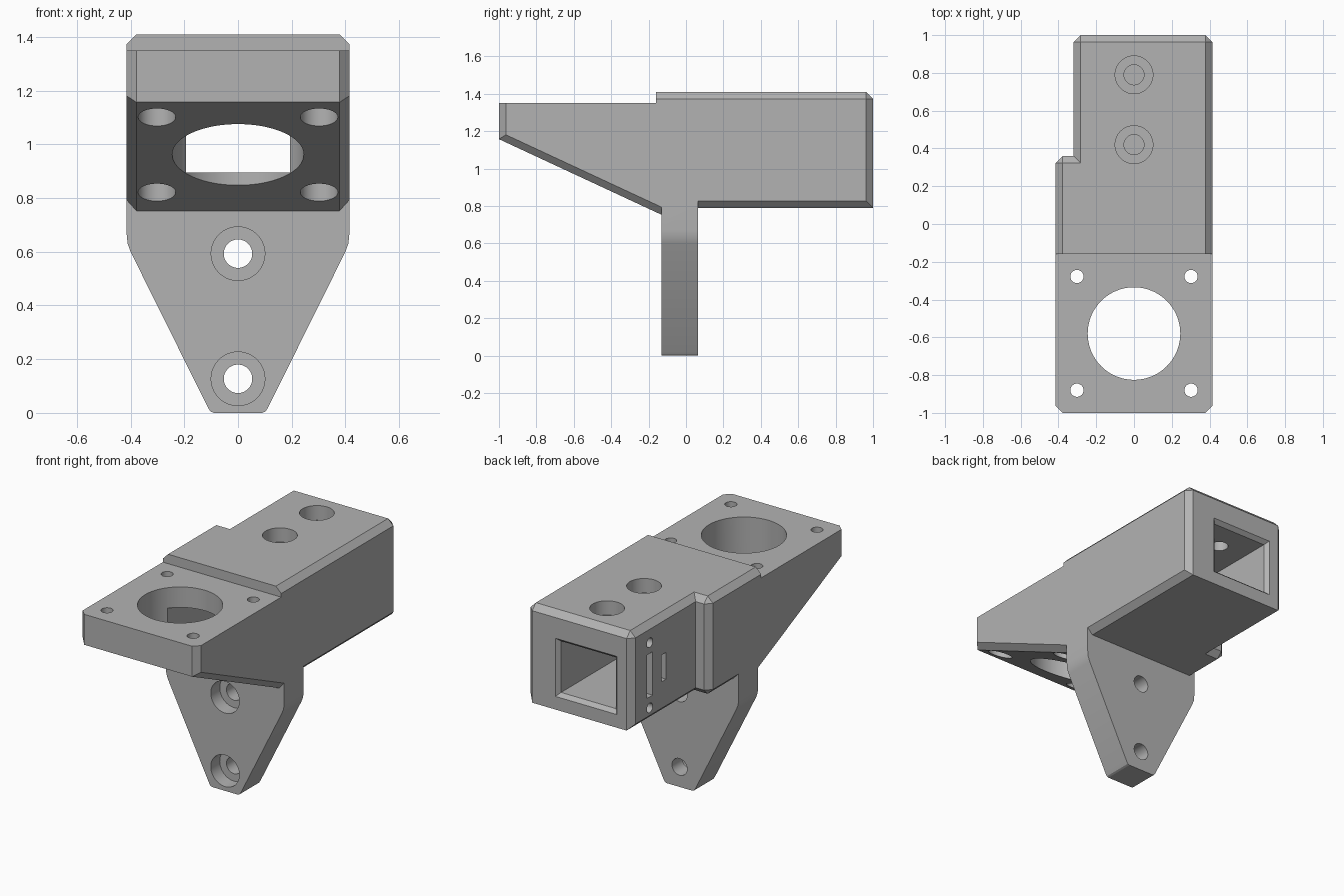
import bpy, bmesh, math
from mathutils import Vector

cube = bpy.data.objects.get("Cube")
if cube:
    bpy.data.objects.remove(cube, do_unlink=True)

grey = bpy.data.materials.new("plain grey")
grey.use_nodes = True
COLOUR = (0.45, 0.45, 0.45, 1)
grey.diffuse_color = COLOUR
grey.node_tree.nodes["Principled BSDF"].inputs["Base Color"].default_value = COLOUR


def prism(name, outline, axis, start, end, grow=0.0):
    """Extrude a 2D outline along an axis; grow widens the far end."""
    bm = bmesh.new()

    def place(p, d, extra=0.0):
        q = [p[0] + math.copysign(extra, p[0] - mid[0]), p[1] + math.copysign(extra, p[1] - mid[1])]
        q.insert("xyz".index(axis), d)
        return bm.verts.new(q)

    mid = [sum(p[i] for p in outline) / len(outline) for i in (0, 1)]
    near = [place(p, start) for p in outline]
    far = [place(p, end, grow) for p in outline]
    bm.faces.new(near)
    bm.faces.new(far[::-1])
    for i in range(len(outline)):
        j = (i + 1) % len(outline)
        bm.faces.new((near[j], near[i], far[i], far[j]))
    bmesh.ops.recalc_face_normals(bm, faces=bm.faces)
    mesh = bpy.data.meshes.new(name)
    bm.to_mesh(mesh)
    bm.free()
    mesh.materials.append(grey)
    obj = bpy.data.objects.new(name, mesh)
    bpy.context.collection.objects.link(obj)
    return obj


def rect(u0, u1, v0, v1):
    return [(u0, v0), (u1, v0), (u1, v1), (u0, v1)]


def ring(u, v, r, n=64):
    return [(u + r * math.cos(math.tau * i / n), v + r * math.sin(math.tau * i / n)) for i in range(n)]


def combine(target, tool, operation="DIFFERENCE"):
    """Apply a boolean and discard the tool."""
    mod = target.modifiers.new("boolean", "BOOLEAN")
    mod.operation, mod.solver, mod.object = operation, "EXACT", tool
    graph = bpy.context.evaluated_depsgraph_get()
    mesh = bpy.data.meshes.new_from_object(target.evaluated_get(graph))
    target.modifiers.clear()
    target.data = mesh
    bpy.data.objects.remove(tool, do_unlink=True)


W = 0.415      # half width
TOP = 1.41
BASE = 0.79    # underside of the rear housing
CH = 0.037     # chamfer

# Body: side profile with a sloping front underside
profile = [(-1, TOP), (-1, 1.157), (-0.03, 0.706), (-0.03, BASE), (1, BASE), (1, TOP)]
body = prism("mount_bracket", profile, "x", -W, W)

# Narrower rear part on one side
combine(body, prism("notch", rect(-1, -0.32, 0.36, 2), "z", 0, 2))

# Chamfer the outer edges, leaving the crosswise lower ones sharp
bm = bmesh.new()
bm.from_mesh(body.data)
bmesh.ops.dissolve_limit(bm, angle_limit=0.01, verts=bm.verts, edges=bm.edges)


def wants_chamfer(e):
    if len(e.link_faces) != 2 or not e.is_convex or e.calc_face_angle() < 0.3:
        return False
    a, b = (v.co for v in e.verts)
    centre = (a + b) / 2
    crosswise = abs((b - a).normalized().x) > 0.9
    at_step = abs(centre.y - 0.36) < 0.01
    return not crosswise or centre.z > 1.3 or at_step


bmesh.ops.bevel(bm, geom=[e for e in bm.edges if wants_chamfer(e)], offset=CH,
                offset_type="OFFSET", segments=1, profile=0.5, affect="EDGES")
bm.to_mesh(body.data)
bm.free()

# Lower the front plate
combine(body, prism("plate_step", rect(-2, 2, -2, -0.16), "z", 1.35, 2))

# Tapered leg
half = [(0.09, 0), (0.102, 0.005), (0.112, 0.02), (0.4, 0.6), (0.411, 0.63), (W, 0.67), (W, 0.95)]
leg = prism("leg", half + [(-x, z) for x, z in reversed(half)], "y", -0.13, 0.065)
combine(body, leg, "UNION")

# Square channel with a flared mouth at the back
channel = rect(-0.193, 0.193, 0.895, 1.22)
combine(body, prism("channel", channel, "y", -0.58, 1.1))
combine(body, prism("channel_mouth", channel, "y", 0.975, 1.005, 0.026))

# Large round opening and four counterbored holes in the front plate
combine(body, prism("round_opening", ring(0, -0.58, 0.245, 96), "z", 0.5, 2))
for x in (-0.302, 0.302):
    for y in (-0.88, -0.278):
        combine(body, prism("plate_hole", ring(x, y, 0.035, 32), "z", 0.5, 2))
        combine(body, prism("plate_counterbore", ring(x, y, 0.07, 48), "z", 0.5, 1.25))

# Counterbored holes in the top and the leg
for y in (0.42, 0.79):
    combine(body, prism("top_hole", ring(0, y, 0.053), "z", 1.1, 2))
    combine(body, prism("top_counterbore", ring(0, y, 0.1), "z", 1.32, 2))
for z in (0.127, 0.593):
    combine(body, prism("leg_hole", ring(0, z, 0.053), "y", -0.3, 0.3))
    combine(body, prism("leg_counterbore", ring(0, z, 0.1), "y", -0.3, -0.04))

# Shallow slots and screw holes on the narrow side
for y, w, z0, z1 in ((0.82, 0.028, 0.945, 1.22), (0.68, 0.022, 0.995, 1.165)):
    combine(body, prism("side_slot", rect(y - w, y + w, z0, z1), "x", -0.5, -0.25))
for z in (0.875, 1.288):
    combine(body, prism("side_hole", ring(0.82, z, 0.03, 24), "x", -0.5, -0.25))

# Smooth curved walls, keep edges sharp
bpy.ops.object.select_all(action="DESELECT")
body.select_set(True)
bpy.context.view_layer.objects.active = body
bpy.ops.object.shade_smooth_by_angle(angle=math.radians(20))
